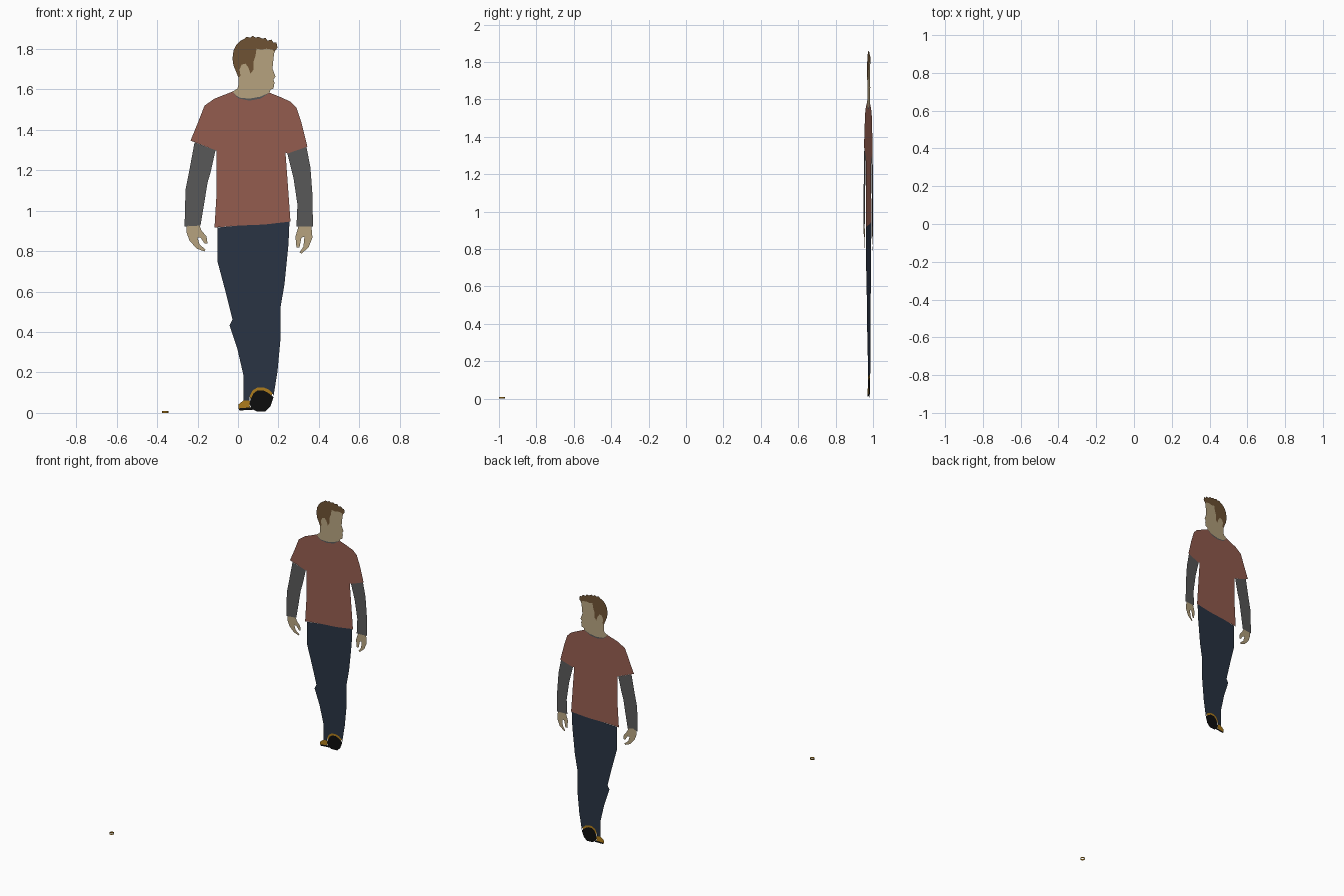
import bpy, bmesh

if "Cube" in bpy.data.objects:
    bpy.data.objects.remove(bpy.data.objects["Cube"])

U = 1 / 202.4  # sketch unit


def lin(c):
    c /= 255
    return c / 12.92 if c <= 0.04045 else ((c + 0.055) / 1.055) ** 2.4


def paint(name, rgb):
    m = bpy.data.materials.new(name)
    m.diffuse_color = (*[lin(c) for c in rgb], 1)
    m.use_nodes = True
    m.node_tree.nodes["Principled BSDF"].inputs["Base Color"].default_value = m.diffuse_color
    return m


SKIN = paint("skin", (184, 165, 128))
HAIR = paint("hair", (112, 84, 52))
RED = paint("rust_red", (150, 94, 80))
GREY = paint("sleeve_grey", (90, 90, 90))
NAVY = paint("navy", (42, 52, 68))
GOLD = paint("gold", (176, 126, 28))
BLACK = paint("black", (14, 14, 14))


def add(name, bm, mat):
    me = bpy.data.meshes.new(name)
    bm.to_mesh(me)
    bm.free()
    me.materials.append(mat)
    ob = bpy.data.objects.new(name, me)
    bpy.context.collection.objects.link(ob)
    return ob


def cutout(name, pts, mat):
    """Flat outline on the slightly turned upright plane, facing the front."""
    bm = bmesh.new()
    vs = []
    for px, pz in pts:
        x, z = (px - 0.5) * U, (pz + 0.5) * U
        vs.append(bm.verts.new((x, 0.9704 + 0.08 * x, z)))
    f = bm.faces.new(vs)
    f.normal_update()
    if f.normal.y > 0:
        f.normal_flip()
    return add(name, bm, mat)


# Head: the hairline is shared by hair and face
hairline = [(37, 361), (35, 363), (29, 364), (24, 363), (19, 364), (18, 357), (16, 351),
            (16, 343), (13, 339), (11, 345), (8, 349), (4, 348), (2, 343), (3, 337), (1, 335)]
cutout("hair", hairline + [(-1, 340), (-4, 347), (-5, 354), (-4, 362), (-1, 368), (3, 372),
       (7, 374), (9, 376), (13, 375), (15, 377), (18, 375), (21, 376), (25, 374), (28, 375),
       (30, 372), (34, 373), (36, 370), (39, 370), (40, 365)], HAIR)
neckline = [(-5, 321), (-1, 317), (2, 315), (12, 314), (23, 316), (32, 320)]
cutout("face_and_neck", hairline + [(1, 328), (0, 324)] + neckline +
       [(33, 323), (36, 324), (37, 330), (36, 333), (38, 336), (35, 344), (36, 354)], SKIN)

# Shirt with collar band
collar = [(-5, 321), (-1, 316), (2, 314), (12, 312), (23, 314), (32, 320)]
cutout("collar", neckline + collar[-2:0:-1], GREY)
cutout("shirt", collar + [(42, 316), (53, 311), (59, 305), (64, 290), (70, 266), (50, 259),
       (48, 260), (50, 233), (53, 191), (27, 188), (2, 187), (-23, 185), (-21, 218),
       (-21, 262), (-47, 272), (-40, 289), (-33, 307), (-23, 314)], RED)

# Sleeves
cutout("left_sleeve", [(-43, 270.3), (-22, 262.4), (-27, 240), (-30, 230), (-34, 205), (-37, 187),
       (-53, 186), (-52, 223), (-48, 243)], GREY)
cutout("right_sleeve", [(50, 259), (69, 265.7), (73, 245), (75, 218), (75.5, 186), (59, 186),
       (60, 208), (56, 235)], GREY)

# Hands
cutout("left_hand", [(-51, 186.1), (-45, 189), (-38, 187), (-36, 182), (-31, 176), (-30, 169),
       (-33, 169), (-37, 175), (-40, 175), (-38, 168), (-32, 163), (-33, 161), (-41, 164),
       (-48, 172), (-51, 180)], SKIN)
cutout("right_hand", [(61, 186), (74, 186), (75, 175), (71, 165), (64, 159), (62, 160),
       (66, 166), (67, 176), (64, 175), (62, 165), (59, 165), (58, 176)], SKIN)

# Trousers; the hem over the front shoe is shared with the shoe band
hem = [(35, 19), (31, 23), (26, 25), (20, 25), (15, 22), (12, 16)]
cutout("trousers", [(-20, 185), (2, 187), (27, 188), (52, 191), (51, 168), (47, 128), (43, 105),
       (43, 73), (40, 41), (36, 16)] + hem + [(12, 12), (6, 12), (6, 37), (0, 63),
       (-8, 87), (-5, 93), (-12, 121), (-20, 151)], NAVY)

# Shoes
toe = [(34, 17), (30, 20), (26, 22), (20, 22), (16, 19), (13, 13)]
cutout("front_shoe_band", hem + toe[::-1], GOLD)
cutout("front_shoe", toe + [(12, 9), (14, 4), (19, 1), (28, 1), (33, 6), (36, 15)], BLACK)
cutout("rear_shoe", [(1, 8), (6, 12), (12, 12), (13, 9), (12, 7), (13, 5), (1, 4)], GOLD)
cutout("rear_shoe_sole", [(1, 4), (13, 5), (14, 4), (16, 2.5), (2, 2)], BLACK)

# Small open ring lying on the ground
bm = bmesh.new()
bmesh.ops.create_cone(bm, cap_ends=False, segments=16, radius1=0.016, radius2=0.016, depth=0.01)
bmesh.ops.translate(bm, verts=bm.verts, vec=(-0.359, -0.984, 0.005))
add("ground_ring", bm, GOLD)
